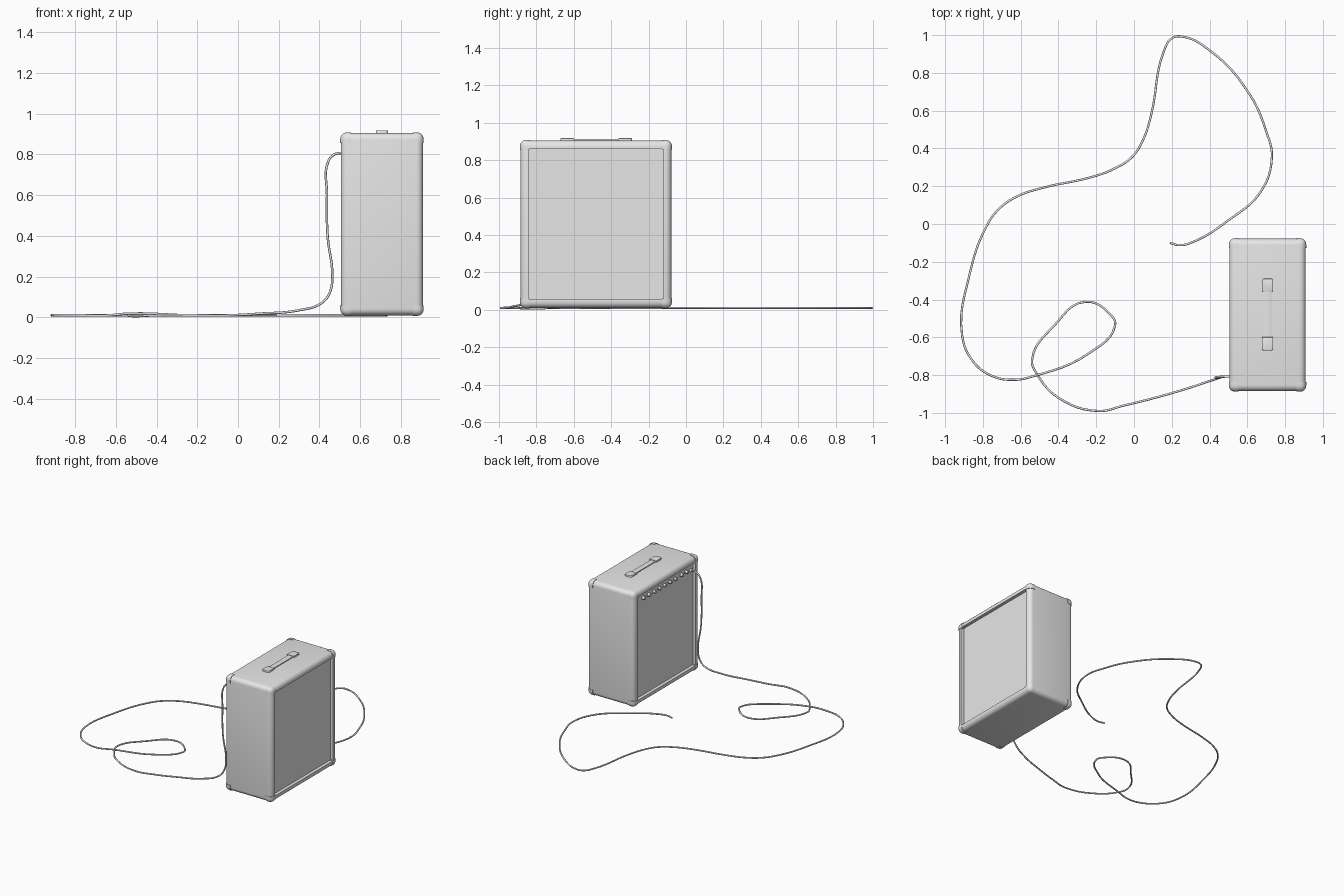
import bpy, bmesh, math
from mathutils import Vector, Matrix
from itertools import product

default = bpy.data.objects.get("Cube")
if default:
    bpy.data.objects.remove(default)

grey = bpy.data.materials.new("plain_grey")
grey.use_nodes = True
grey.diffuse_color = (0.8, 0.8, 0.8, 1)
grey.node_tree.nodes["Principled BSDF"].inputs["Base Color"].default_value = (0.8, 0.8, 0.8, 1)

# Cabinet extents
LOW = Vector((0.505, -0.885, 0.01))
HIGH = Vector((0.909, -0.078, 0.905))
MID = (LOW + HIGH) / 2
RECESS = 0.025


def finish(name, bm, smooth=True):
    bmesh.ops.recalc_face_normals(bm, faces=bm.faces)
    mesh = bpy.data.meshes.new(name)
    bm.to_mesh(mesh)
    bm.free()
    mesh.materials.append(grey)
    obj = bpy.data.objects.new(name, mesh)
    bpy.context.collection.objects.link(obj)
    if smooth:
        bpy.ops.object.select_all(action='DESELECT')
        obj.select_set(True)
        bpy.context.view_layer.objects.active = obj
        bpy.ops.object.shade_smooth_by_angle(angle=math.radians(35))
    return obj


def box_mesh(low, high):
    low, high = Vector(low), Vector(high)
    bm = bmesh.new()
    bmesh.ops.create_cube(bm, size=1)
    bmesh.ops.scale(bm, vec=high - low, verts=bm.verts)
    bmesh.ops.translate(bm, vec=(low + high) / 2, verts=bm.verts)
    return bm


def round_edges(bm, edges, radius, segments=5):
    bmesh.ops.bevel(bm, geom=list(edges), offset=radius, segments=segments,
                    profile=0.5, affect='EDGES', clamp_overlap=True)


def rod(name, start, radius, length, sides=16):
    """Cylinder that sticks out towards -x from its start point."""
    bm = bmesh.new()
    bmesh.ops.create_cone(bm, cap_ends=True, segments=sides, radius1=radius,
                          radius2=radius * 0.85, depth=length)
    bmesh.ops.rotate(bm, matrix=Matrix.Rotation(-math.pi / 2, 3, 'Y'), verts=bm.verts)
    bmesh.ops.translate(bm, vec=Vector(start) - Vector((length / 2, 0, 0)), verts=bm.verts)
    return finish(name, bm)


# Cabinet: rounded box, with a recess on both broad sides
bm = box_mesh(LOW, HIGH)
round_edges(bm, bm.edges, 0.033)
bm.faces.ensure_lookup_table()
broad = sorted((f for f in bm.faces if abs(f.normal.x) > 0.99),
               key=lambda f: f.calc_area())[-2:]
for face in broad:
    inward = -face.normal.copy() * RECESS
    bmesh.ops.inset_region(bm, faces=[face], thickness=0.015)
    wall = bmesh.ops.extrude_discrete_faces(bm, faces=[face])["faces"][0]
    bmesh.ops.translate(bm, vec=inward, verts=wall.verts)
finish("cabinet", bm)

# Grille and rear panel, set a little inside the recesses
for name, x in (("speaker_grille", HIGH.x - RECESS), ("rear_panel", LOW.x + RECESS)):
    edge = 0.056
    panel = box_mesh((x - 0.004, LOW.y + edge, LOW.z + edge),
                     (x + 0.004, HIGH.y - edge, HIGH.z - edge))
    finish(name, panel, smooth=False)

# Corner protectors
for sx, sy, sz in product((-1, 1), repeat=3):
    sign = Vector((sx, sy, sz))
    half = (HIGH - LOW) / 2
    outer = MID + Vector(s * (h + 0.003) for s, h in zip(sign, half))
    inner = outer - sign * 0.052
    bm = box_mesh([min(a, b) for a, b in zip(outer, inner)],
                  [max(a, b) for a, b in zip(outer, inner)])
    tip = min(bm.verts, key=lambda v: (v.co - outer).length)
    round_edges(bm, tip.link_edges, 0.033)
    finish("corner_protector", bm)

# Carrying handle: strap and two end caps
TOP = HIGH.z
STRAP_Y = -0.48
bm = box_mesh((MID.x - 0.022, STRAP_Y - 0.15, TOP - 0.002),
              (MID.x + 0.022, STRAP_Y + 0.15, TOP + 0.008))
round_edges(bm, [e for e in bm.edges if abs(e.verts[0].co.y - e.verts[1].co.y) > 0.1], 0.004, 2)
finish("handle_strap", bm)
for side in (-1, 1):
    y = STRAP_Y + side * 0.155
    bm = box_mesh((MID.x - 0.03, y - 0.036, TOP - 0.003),
                  (MID.x + 0.03, y + 0.036, TOP + 0.013))
    ends = [e for e in bm.edges
            if all((v.co.y - y) * side > 0 for v in e.verts)
            and abs(e.verts[0].co.z - e.verts[1].co.z) > 0.01]
    round_edges(bm, ends, 0.014, 4)
    rim = [e for e in bm.edges if all(v.co.z > TOP + 0.01 for v in e.verts)]
    round_edges(bm, rim, 0.004, 2)
    finish("handle_end_cap", bm)

# Row of control knobs and the cable socket
FLOOR = LOW.x + RECESS
for y in [-0.22 - 0.065 * i for i in range(7)] + [-0.69, -0.75]:
    rod("knob_base", (FLOOR, y, 0.815), 0.017, 0.008)
    rod("control_knob", (FLOOR, y, 0.815), 0.013, 0.024)
rod("cable_socket", (FLOOR, -0.808, 0.805), 0.013, 0.018)

# Cable: a hanging part, then loops on the ground
hanging = [(0.53, -0.808, 0.805), (0.48, -0.808, 0.803), (0.445, -0.81, 0.77),
           (0.437, -0.815, 0.6), (0.44, -0.815, 0.4), (0.463, -0.81, 0.2),
           (0.45, -0.815, 0.12), (0.41, -0.828, 0.07), (0.3, -0.865, 0.035),
           (0.1, -0.923, 0.018)]
ground = [(-.05, -.96), (-.19, -.99), (-.4, -.92), (-.51, -.8), (-.54, -.72),
          (-.42, -.535), (-.26, -.412), (-.12, -.485), (-.1, -.535), (-.24, -.685),
          (-.53, -.805), (-.64, -.825), (-.75, -.805), (-.85, -.73), (-.91, -.59),
          (-.87, -.265), (-.78, -.01), (-.71, .085), (-.61, .15), (-.49, .19),
          (-.22, .25), (-.1, .295), (-.01, .355), (.05, .45), (.09, .575),
          (.16, .92), (.2, .983), (.25, .993), (.4, .92), (.61, .69),
          (.7, .49), (.73, .355), (.67, .17), (.5, .02), (.3, -.1),
          (.24, -.112), (.19, -.1)]
crossing = Vector((-.53, -.805))
path = list(hanging)
for i, (x, y) in enumerate(ground):
    z = 0.01
    if i == ground.index(tuple((-.53, -.805))):
        z = 0.019          # passes over the first strand
    elif i == 3:
        z = 0.006
    path.append((x, y, z))

curve = bpy.data.curves.new("cable", 'CURVE')
curve.dimensions = '3D'
curve.bevel_depth = 0.006
curve.bevel_resolution = 2
curve.resolution_u = 6
curve.use_fill_caps = True
spline = curve.splines.new('BEZIER')
spline.bezier_points.add(len(path) - 1)
for point, co in zip(spline.bezier_points, path):
    point.co = co
    point.handle_left_type = point.handle_right_type = 'AUTO'
curve.materials.append(grey)
bpy.context.collection.objects.link(bpy.data.objects.new("cable", curve))
